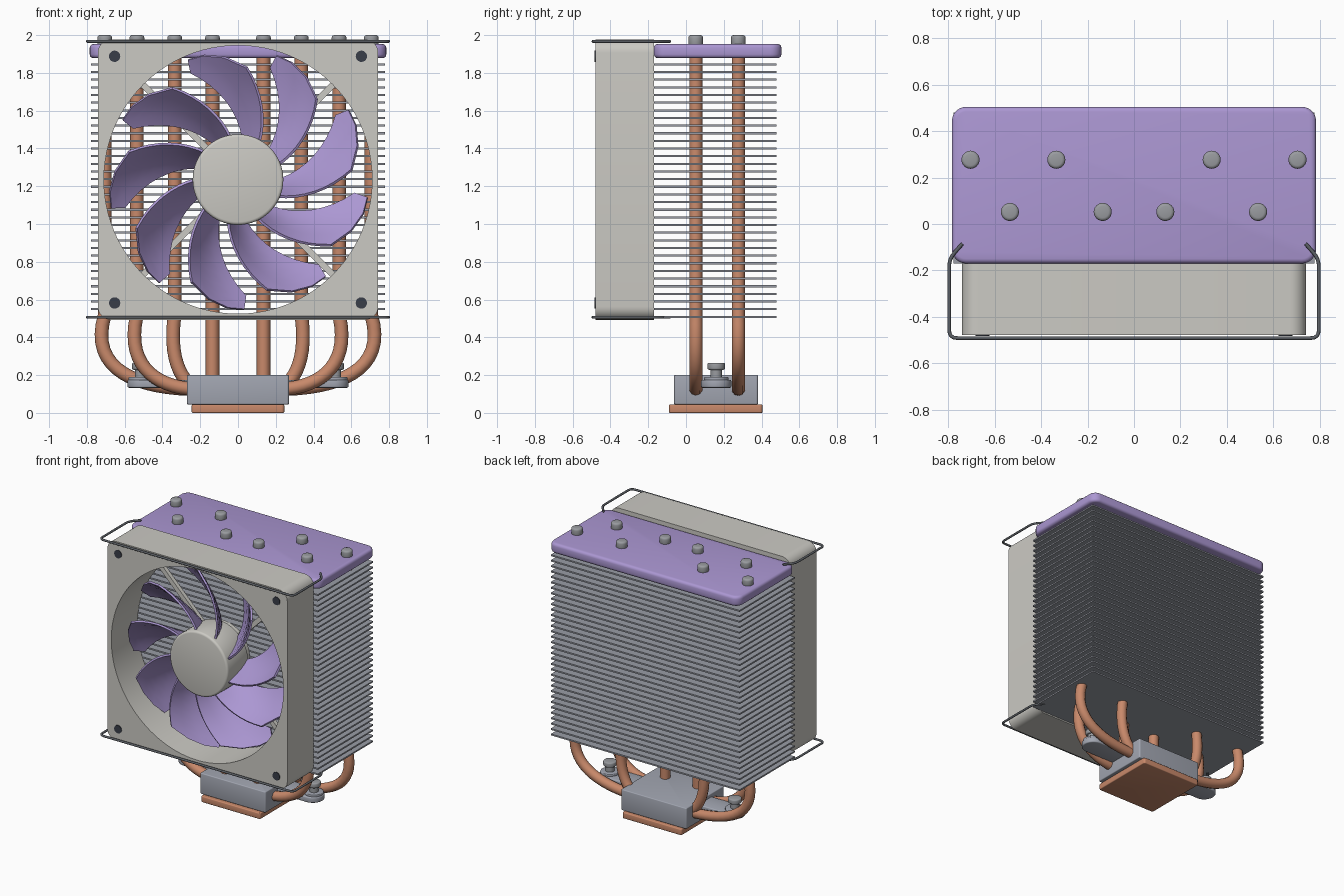
import bpy, bmesh, math
from mathutils import Vector, Matrix

if "Cube" in bpy.data.objects:
    bpy.data.objects.remove(bpy.data.objects["Cube"])


def mat(name, *rgb):
    m = bpy.data.materials.new(name)
    m.diffuse_color = (*rgb, 1)
    m.use_nodes = True
    m.node_tree.nodes["Principled BSDF"].inputs["Base Color"].default_value = m.diffuse_color
    return m


PURPLE = mat("purple", .41, .31, .65)
CREAM = mat("warm light grey", .60, .59, .55)
COPPER = mat("copper", .58, .25, .145)
STEEL = mat("blue grey metal", .36, .38, .44)
FIN = mat("fin grey", .32, .335, .38)
CAP = mat("cap grey", .32, .33, .35)
WIRE = mat("wire grey", .11, .12, .135)
DARK = mat("dark screw", .04, .047, .065)

# maps a prism's x,y,z onto x, z, -y so that it faces the front
TO_FRONT = Matrix.Rotation(math.pi / 2, 4, 'X')
FAN_Z = 1.235


def add(name, mesh, material, angle=35):
    ob = bpy.data.objects.new(name, mesh)
    bpy.context.collection.objects.link(ob)
    mesh.materials.clear()
    mesh.materials.append(material)
    bpy.ops.object.select_all(action='DESELECT')
    ob.select_set(True)
    bpy.context.view_layer.objects.active = ob
    bpy.ops.object.shade_smooth_by_angle(angle=math.radians(angle))
    return ob


def from_bm(name, bm, material, angle=35):
    bmesh.ops.recalc_face_normals(bm, faces=bm.faces)
    me = bpy.data.meshes.new(name)
    bm.to_mesh(me)
    bm.free()
    return add(name, me, material, angle)


def circle(x, y, r, n=32):
    return [(x + r * math.cos(2 * math.pi * i / n), y + r * math.sin(2 * math.pi * i / n)) for i in range(n)]


def rrect(x0, x1, y0, y1, r, n=6):
    if r == 0:
        return [(x0, y0), (x1, y0), (x1, y1), (x0, y1)]
    pts = []
    for k, (cx, cy) in enumerate([(x1 - r, y1 - r), (x0 + r, y1 - r), (x0 + r, y0 + r), (x1 - r, y0 + r)]):
        for i in range(n + 1):
            a = math.pi / 2 * (k + i / n)
            pts.append((cx + r * math.cos(a), cy + r * math.sin(a)))
    return pts


def prism(name, outline, z0, z1, material, bevel=0, hole=None, matrix=None):
    """Extrude an outline (optionally with a hole) and round its rim edges."""
    bm = bmesh.new()
    if hole:
        edges = []
        for loop in (outline, hole):
            vs = [bm.verts.new((x, y, z0)) for x, y in loop]
            edges += [bm.edges.new((vs[i - 1], vs[i])) for i in range(len(vs))]
        bmesh.ops.triangle_fill(bm, use_beauty=True, edges=edges)
    else:
        bm.faces.new([bm.verts.new((x, y, z0)) for x, y in outline])
    ext = bmesh.ops.extrude_face_region(bm, geom=bm.faces[:])
    for v in ext["geom"]:
        if isinstance(v, bmesh.types.BMVert):
            v.co.z = z1
    bmesh.ops.recalc_face_normals(bm, faces=bm.faces)
    if bevel:
        rim = [e for e in bm.edges if abs(e.verts[0].co.z - e.verts[1].co.z) < 1e-6]
        bmesh.ops.bevel(bm, geom=rim, offset=bevel, segments=3, profile=.5, affect='EDGES')
    if matrix:
        bm.transform(matrix)
    return from_bm(name, bm, material)


def tube(name, pts, r, material):
    cu = bpy.data.curves.new(name, 'CURVE')
    cu.dimensions = '3D'
    cu.bevel_depth, cu.bevel_resolution, cu.use_fill_caps = r, 3, True
    sp = cu.splines.new('POLY')
    sp.points.add(len(pts) - 1)
    for p, co in zip(sp.points, pts):
        p.co = (*co, 1)
    tmp = bpy.data.objects.new("tmp", cu)
    bpy.context.collection.objects.link(tmp)
    me = bpy.data.meshes.new_from_object(tmp.evaluated_get(bpy.context.evaluated_depsgraph_get()))
    bpy.data.objects.remove(tmp)
    return add(name, me, material, 50)


def round_path(pts, r):
    pts = [Vector(p) for p in pts]
    out = [pts[0]]
    for a, b, c in zip(pts, pts[1:], pts[2:]):
        p, q = b + (a - b).normalized() * r, b + (c - b).normalized() * r
        out += [p * (1 - t) ** 2 + b * 2 * t * (1 - t) + q * t * t for t in (0, .25, .5, .75, 1)]
    return out + [pts[-1]]


# cold plate and base block
prism("cold_plate", rrect(-.245, .245, -.09, .405, .015), 0, .045, COPPER, .006)
prism("base_block", rrect(-.27, .27, -.063, .382, .012), .045, .2, STEEL, .006)

# mounting bracket with a spring screw at each end
prism("mounting_bar", rrect(-.585, .585, .08, .24, .079, 10), .133, .175, STEEL, .008)
for s, side in ((-1, "left"), (1, "right")):
    x = .515 * s
    prism(side + "_screw_collar", circle(x, .16, .065), .17, .19, STEEL, .005)
    prism(side + "_screw_shaft", circle(x, .16, .03, 20), .18, .24, CAP)
    prism(side + "_screw_head", circle(x, .16, .046, 24), .228, .265, CAP, .008)

# cooling fins and top cover
for i in range(34):
    z = .503 + .0405 * i
    prism(f"fin_{i + 1}", rrect(-.778, .778, -.17, .48, 0), z, z + .011, FIN)
prism("top_cover", rrect(-.785, .785, -.17, .505, .06), 1.878, 1.953, PURPLE, .02)

# heat pipes curving from the base block up through the fins, with end caps
for x, y in ((.135, .052), (.335, .277), (.535, .052), (.705, .277)):
    for s, side in ((-1, "left"), (1, "right")):
        pts = [(s * x, y, 1.93)]
        if x < .2:
            pts.append((s * x, y, .12))
        else:
            c = [Vector((x, .52)), Vector((x * 1.13, .22)), Vector((x * .74, .125)), Vector((.2, .125))]
            for i in range(17):
                t = i / 16
                u = 1 - t
                p = c[0] * u ** 3 + c[1] * 3 * u * u * t + c[2] * 3 * u * t * t + c[3] * t ** 3
                pts.append((s * p.x, y, p.y))
        label = f"{side}_{round(x * 1000)}"
        tube("heat_pipe_" + label, pts, .036, COPPER)
        prism("pipe_cap_" + label, circle(s * x, y, .039, 24), 1.94, 2.0, CAP, .014)

# fan frame with round duct, and corner screws
prism("fan_frame", rrect(-.742, .742, FAN_Z - .742, FAN_Z + .742, .07, 8), .17, .479, CREAM,
      hole=circle(0, FAN_Z, .71, 96), matrix=TO_FRONT)
for sx in (-1, 1):
    for sz in (-1, 1):
        prism("frame_screw", circle(.653 * sx, FAN_Z + .653 * sz, .03, 20), .46, .484, DARK, matrix=TO_FRONT)

# fan hub, motor mount and four struts
prism("fan_hub", circle(0, FAN_Z, .24, 64), .215, .465, CREAM, .016, matrix=TO_FRONT)
prism("motor_mount", circle(0, FAN_Z, .22, 48), .175, .21, CREAM, matrix=TO_FRONT)
for k in range(4):
    turn = Matrix.Translation((0, 0, FAN_Z)) @ Matrix.Rotation(math.pi / 4 + k * math.pi / 2, 4, 'Y')
    prism(f"fan_strut_{k + 1}", rrect(.2, .72, -.017, .017, 0), .175, .205, CREAM, matrix=turn @ TO_FRONT)

# nine swept and pitched fan blades with clipped tips
TIP = [.60, .655, .685, .69, .62]
for k in range(9):
    bm = bmesh.new()
    grid = []
    for i in range(9):
        row = []
        for j, tip in enumerate(TIP):
            t = j / 4
            r = .22 + (tip - .22) * i / 8
            low, high = 60 + (r - .25) * 72, 84 + (r - .25) * 80
            a = math.radians(low + (high - low) * t + 40 * k)
            y = -.33 + .2 * (t - .5) + .025 * (1 - (2 * t - 1) ** 2)
            row.append(bm.verts.new((r * math.cos(a), y, FAN_Z + r * math.sin(a))))
        grid.append(row)
    for a, b in zip(grid, grid[1:]):
        for j in range(4):
            bm.faces.new((a[j], a[j + 1], b[j + 1], b[j]))
    bmesh.ops.recalc_face_normals(bm, faces=bm.faces)
    bmesh.ops.solidify(bm, geom=bm.faces[:], thickness=.014)
    from_bm(f"fan_blade_{k + 1}", bm, PURPLE)

# wire clips holding the fan
for name, z in (("top_clip", 1.967), ("bottom_clip", .506)):
    half = [(.74, -.085, z), (.797, -.15, z), (.797, -.492, z)]
    path = half + [(-x, y, zz) for x, y, zz in reversed(half)]
    tube(name, round_path(path, .035), .008, WIRE)
